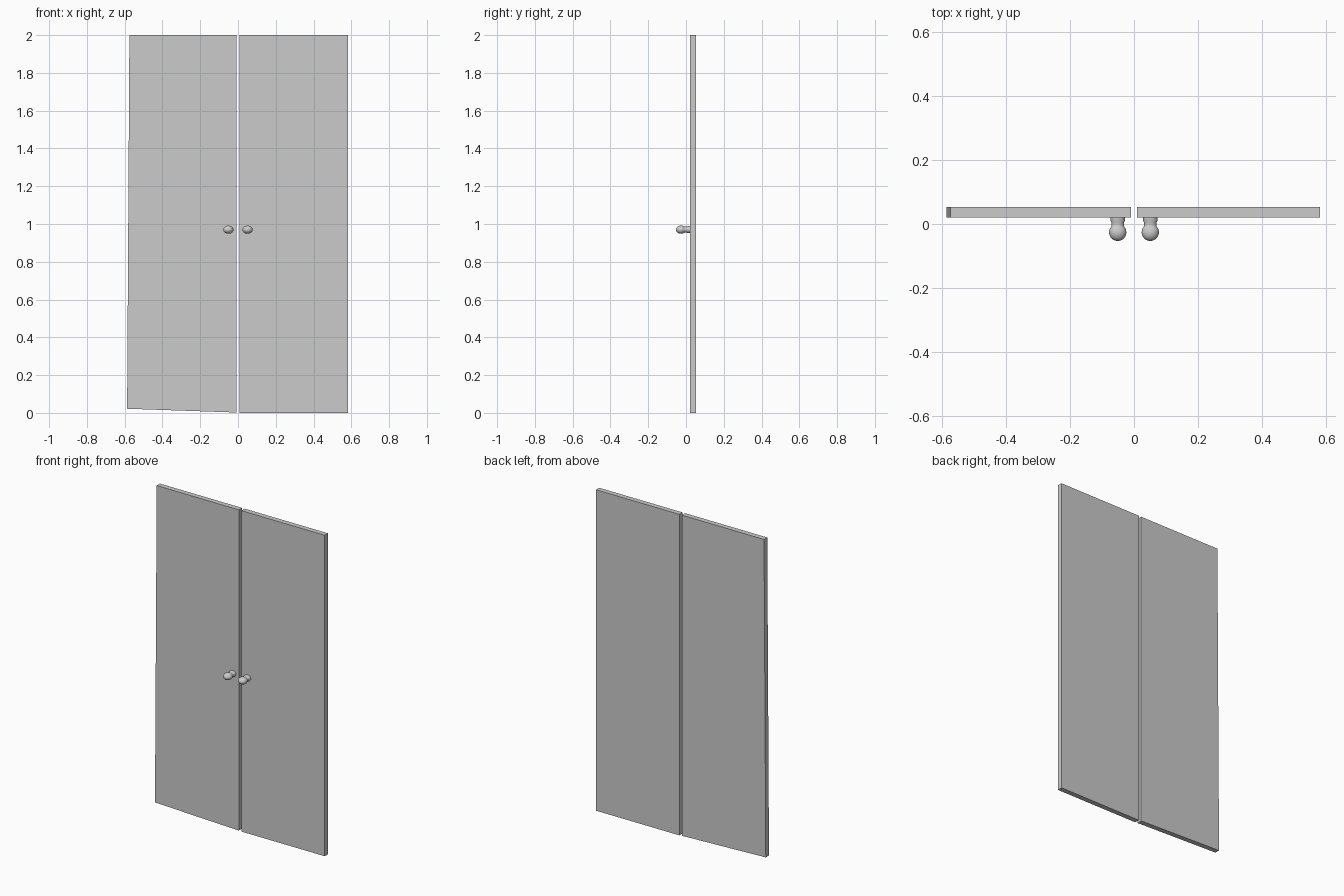
import bpy, bmesh, math
from mathutils import Matrix

if "Cube" in bpy.data.objects:
    bpy.data.objects.remove(bpy.data.objects["Cube"])

Y0, Y1 = 0.021, 0.053   # door front and back


def make_object(name, bm):
    bmesh.ops.recalc_face_normals(bm, faces=bm.faces)
    me = bpy.data.meshes.new(name)
    bm.to_mesh(me)
    bm.free()
    ob = bpy.data.objects.new(name, me)
    bpy.context.collection.objects.link(ob)
    return ob


def door(name, outline):
    """Extrude an x-z outline into a flat panel."""
    bm = bmesh.new()
    face = bm.faces.new([bm.verts.new((x, Y0, z)) for x, z in outline])
    ext = bmesh.ops.extrude_face_region(bm, geom=[face])
    verts = [v for v in ext["geom"] if isinstance(v, bmesh.types.BMVert)]
    bmesh.ops.translate(bm, verts=verts, vec=(0, Y1 - Y0, 0))
    make_object(name, bm)


def knob(name, x):
    """Turned knob: ball on a flared neck, slightly flattened in height."""
    ball_y, r = -0.026, 0.027
    prof = [(0.023, Y0 + 0.002), (0.023, 0.012), (0.0195, 0.004), (0.0195, -0.006)]
    prof += [(r * math.cos(math.radians(a)), ball_y - r * math.sin(math.radians(a)))
             for a in range(-40, 90, 10)] + [(0, ball_y - r)]
    bm = bmesh.new()
    vs = [bm.verts.new((rad, y, 0)) for rad, y in prof]
    edges = [bm.edges.new(p) for p in zip(vs, vs[1:])]
    bmesh.ops.spin(bm, geom=vs + edges, cent=(0, 0, 0), axis=(0, 1, 0),
                   angle=math.tau, steps=32)
    bmesh.ops.remove_doubles(bm, verts=bm.verts, dist=1e-5)
    bmesh.ops.transform(bm, verts=bm.verts,
                        matrix=Matrix.Translation((x, 0, 0.97)) @ Matrix.Diagonal((1, 1, 0.8, 1)))
    ob = make_object(name, bm)
    for p in ob.data.polygons:
        p.use_smooth = True


# Left door hangs slightly out of square along its outer and bottom edges
door("left_door", [(-0.587, 0.022), (-0.009, 0.002), (-0.009, 2.0), (-0.575, 2.0)])
door("right_door", [(0.009, 0.0), (0.583, 0.0), (0.583, 2.0), (0.009, 2.0)])

# Pair of knobs beside the centre gap
for side, x in (("left", -0.051), ("right", 0.051)):
    knob(side + "_knob", x)
